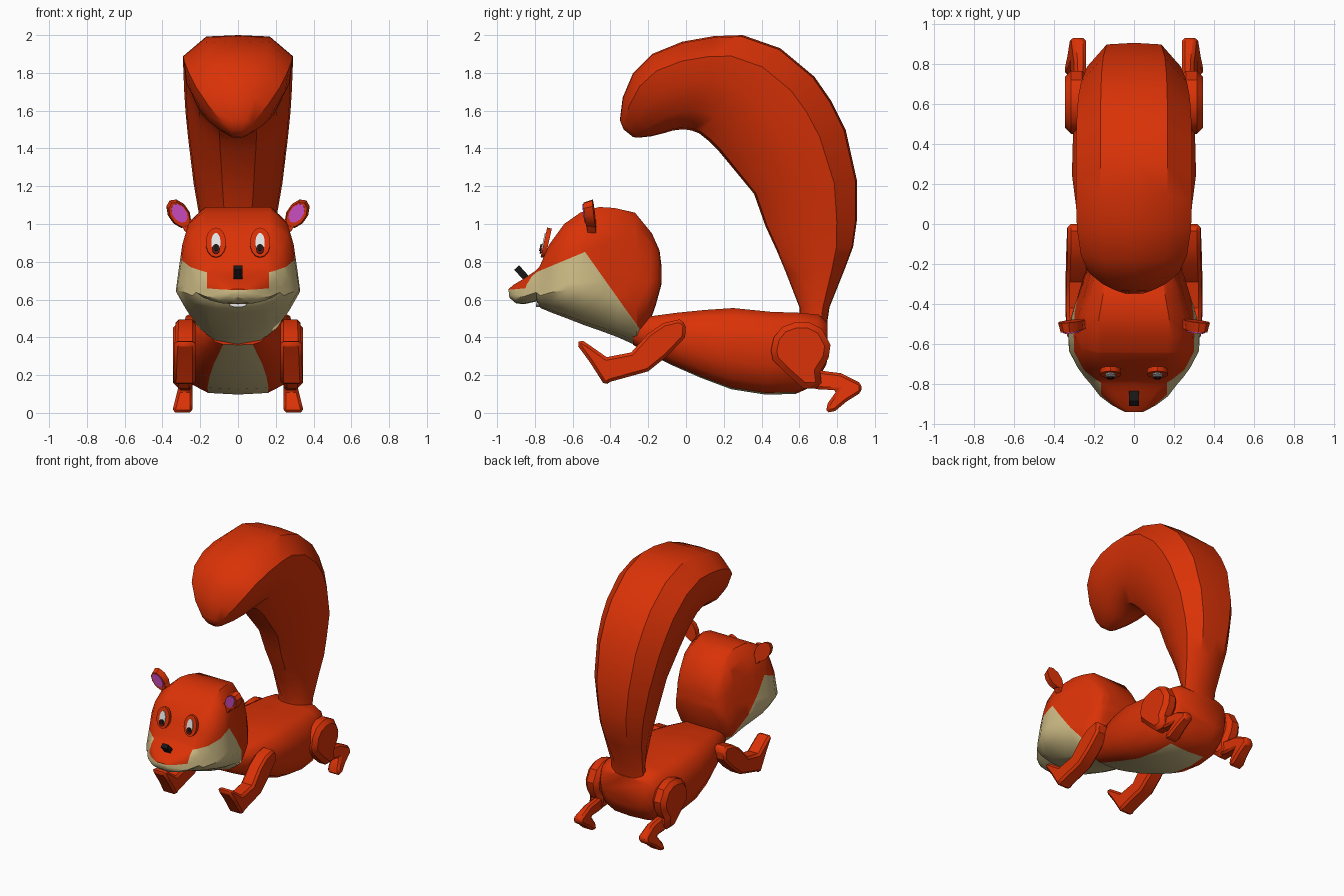
import bpy, bmesh
from math import radians
from mathutils import Matrix, Euler

if "Cube" in bpy.data.objects:
    bpy.data.objects.remove(bpy.data.objects["Cube"])


def material(name, rgb):
    m = bpy.data.materials.new(name)
    m.use_nodes = True
    m.diffuse_color = (*rgb, 1)
    m.node_tree.nodes["Principled BSDF"].inputs["Base Color"].default_value = (*rgb, 1)
    return m


RED = material("fox red", (0.7, 0.032, 0.002))
CREAM = material("cream", (0.6, 0.49, 0.23))
PINK = material("ear pink", (0.64, 0.08, 0.56))
WHITE = material("eye white", (0.85, 0.85, 0.85))
BLACK = material("black", (0.01, 0.008, 0.008))
BROWN = material("dark red brown", (0.12, 0.01, 0.006))


def finish(name, bm, mats, angle=35, rule=None):
    """Turn a bmesh into a named, shaded object."""
    bmesh.ops.recalc_face_normals(bm, faces=bm.faces)
    if rule:
        for f in bm.faces:
            f.material_index = int(rule(f.calc_center_median()))
    me = bpy.data.meshes.new(name)
    bm.to_mesh(me)
    bm.free()
    for m in mats:
        me.materials.append(m)
    me.shade_smooth()
    me.set_sharp_from_angle(angle=radians(angle))
    ob = bpy.data.objects.new(name, me)
    bpy.context.collection.objects.link(ob)
    return ob


def loft(profile, sections):
    """Skin mirrored half profiles between pairs of upper and lower points."""
    bm = bmesh.new()
    ring = profile + [(-u, v) for u, v in reversed(profile) if u > 0]
    rows = []
    for y1, z1, y2, z2, w in sections:
        rows.append([bm.verts.new((u * w, y1 + (y2 - y1) * v, z1 + (z2 - z1) * v))
                     for u, v in ring])
    n = len(ring)
    for a, b in zip(rows, rows[1:]):
        for i in range(n):
            j = (i + 1) % n
            bm.faces.new((a[i], a[j], b[j], b[i]))
    bm.faces.new(rows[0])
    bm.faces.new(rows[-1])
    return bm


def limb(name, outline, x_in, x_out, splay, side, bevel):
    """Extrude a side outline across x, splayed outward lower down, with a soft rim."""
    bm = bmesh.new()
    a = [bm.verts.new((side * x_in, y, z)) for y, z in outline]
    b = [bm.verts.new((side * (x_out + splay * (.5 - z)), y, z)) for y, z in outline]
    for i in range(len(a)):
        j = (i + 1) % len(a)
        bm.faces.new((a[i], a[j], b[j], b[i]))
    bm.faces.new(a)
    bm.faces.new(b)
    ob = finish(name, bm, [RED])
    mod = ob.modifiers.new("soft rim", "BEVEL")
    mod.width = bevel
    mod.segments = 1
    mod.angle_limit = radians(50)


def disc(name, mat, centre, rx, rz, thick, tilt=0, roll=0, sides=14, taper=1.0):
    """Oval plate that faces the front."""
    bm = bmesh.new()
    m = (Matrix.Translation(centre) @ Euler((tilt, roll, 0)).to_matrix().to_4x4()
         @ Matrix.Rotation(radians(90), 4, "X") @ Matrix.Diagonal((rx, rz, thick, 1)))
    bmesh.ops.create_cone(bm, cap_ends=True, segments=sides, radius1=1,
                          radius2=taper, depth=1, matrix=m)
    finish(name, bm, [mat])


# Body with a pale belly
body = loft([(0, 0), (.64, 0), (.89, .1), (1, .38), (.96, .65), (.82, .87), (.52, .98), (0, 1)],
            [(-.28, .49, -.28, .36, .15), (-.2, .51, -.2, .315, .19),
             (-.05, .53, -.08, .255, .245), (.1, .545, .08, .185, .29),
             (.25, .555, .24, .125, .31), (.45, .535, .42, .097, .305),
             (.6, .53, .58, .1, .285), (.7, .52, .68, .145, .255),
             (.75, .48, .745, .26, .21)])
finish("body", body, [RED, CREAM], 50,
       lambda c: abs(c.x) < .1 and c.y < .55 and c.z < .37)

# Big curled tail: outer ridge, inner edge, half width
tail = loft([(0, 0), (.58, .015), (1, .22), (.95, .48), (.7, .8), (.34, .98), (0, 1)],
            [(.745, .46, .6, .5, .135), (.76, .56, .6, .56, .135),
             (.84, .76, .53, .74, .16), (.885, .88, .48, .86, .18),
             (.905, 1.02, .42, .99, .2), (.905, 1.23, .36, 1.16, .235),
             (.845, 1.5, .22, 1.33, .265), (.77, 1.65, .17, 1.39, .278),
             (.68, 1.78, .12, 1.44, .285), (.5, 1.93, .07, 1.48, .29),
             (.3, 2, .03, 1.495, .29), (.15, 1.995, .0, 1.5, .29),
             (-.02, 1.965, -.03, 1.5, .285), (-.18, 1.9, -.07, 1.495, .265),
             (-.28, 1.8, -.12, 1.48, .225), (-.335, 1.67, -.18, 1.465, .155),
             (-.35, 1.55, -.25, 1.457, .075), (-.33, 1.5, -.28, 1.46, .035)])
finish("tail", tail, [RED], 36)

# Head, cut along the mask edges so the muzzle and cheeks can be pale
head = loft([(0, 0), (.58, 0), (.82, .1), (.92, .28), (.98, .5),
             (1.03, .7), (.86, .86), (.48, .97), (0, 1)],
            [(-.13, .78, -.13, .68, .14), (-.14, .86, -.16, .57, .19),
             (-.18, .95, -.21, .43, .22), (-.27, 1.06, -.26, .355, .245),
             (-.38, 1.085, -.36, .4, .275), (-.46, 1.09, -.44, .43, .3),
             (-.56, 1.06, -.54, .465, .32), (-.645, 1, -.63, .5, .315),
             (-.725, .89, -.71, .53, .275), (-.775, .775, -.77, .555, .235),
             (-.8, .75, -.79, .59, .215), (-.86, .71, -.86, .575, .165),
             (-.91, .68, -.9, .58, .11), (-.94, .655, -.935, .61, .05)])
EDGES = [((-.95, .65), (-.75, .67)), ((-.78, .75), (-.54, .85)), ((-.54, .86), (-.2, .38))]
CHEEK = .165
cuts = [((0, y1, z1), (0, z1 - z2, y2 - y1)) for (y1, z1), (y2, z2) in EDGES]
for co, no in cuts + [((CHEEK, 0, 0), (1, 0, 0)), ((-CHEEK, 0, 0), (1, 0, 0))]:
    bmesh.ops.bisect_plane(head, geom=head.verts[:] + head.edges[:] + head.faces[:],
                           plane_co=co, plane_no=no)


def pale(c):
    muzzle, cheek, neck = [c.z < a[1] + (c.y - a[0]) * (b[1] - a[1]) / (b[0] - a[0])
                           for a, b in EDGES]
    return (muzzle or cheek and abs(c.x) > CHEEK) and neck


finish("head", head, [RED, CREAM], 40, pale)

# Nose and teeth
nose = bmesh.new()
bmesh.ops.create_cube(nose, size=1, matrix=Matrix.Translation((0, -.868, .738))
                      @ Matrix.Rotation(radians(42), 4, "X")
                      @ Matrix.Diagonal((.05, .035, .085, 1)))
finish("nose", nose, [BLACK, BROWN], 35, lambda c: c.z < .72)
disc("teeth", WHITE, (0, -.78, .572), .045, .012, .03)

ARM = [(-.035, .495), (0, .47), (-.005, .4), (-.1, .3), (-.2, .22), (-.4, .165),
       (-.43, .145), (-.51, .27), (-.58, .365), (-.56, .39), (-.52, .365),
       (-.42, .295), (-.29, .32), (-.2, .42), (-.12, .475)]
THIGH = [(.45, .33), (.465, .4), (.51, .455), (.58, .48), (.65, .48), (.72, .445),
         (.765, .36), (.755, .29), (.71, .22), (.72, .13), (.62, .13), (.54, .2), (.46, .28)]
FOOT = [(.62, .24), (.74, .22), (.82, .21), (.93, .155), (.93, .11), (.85, .06),
        (.79, .01), (.74, 0), (.75, .05), (.8, .12), (.7, .125), (.62, .14)]

for s, side in ((1, "left"), (-1, "right")):
    # Limbs
    limb(side + "_front_leg", ARM, .225, .33, .04, s, .02)
    limb(side + "_thigh", THIGH, .23, .345, 0, s, .03)
    limb(side + "_hind_foot", FOOT, .24, .225, .25, s, .015)

    # Ears
    disc(side + "_ear", RED, (s * .312, -.51, 1.052), .055, .086, .05, .12, s * .6, 10, .85)
    disc(side + "_ear_stem", RED, (s * .255, -.5, .985), .035, .08, .045, .1, s * .7, 8)
    disc(side + "_inner_ear", PINK, (s * .31, -.538, 1.057), .036, .056, .008, .12, s * .6, 10)

    # Eyes
    disc(side + "_eye_rim", RED, (s * .117, -.74, .9), .054, .08, .025, -.22)
    disc(side + "_eye_white", WHITE, (s * .117, -.755, .9), .025, .054, .008, -.22)
    disc(side + "_iris", BROWN, (s * .117, -.766, .868), .021, .026, .008, -.22)
    disc(side + "_pupil", BLACK, (s * .117, -.77, .875), .014, .018, .008, -.22)
